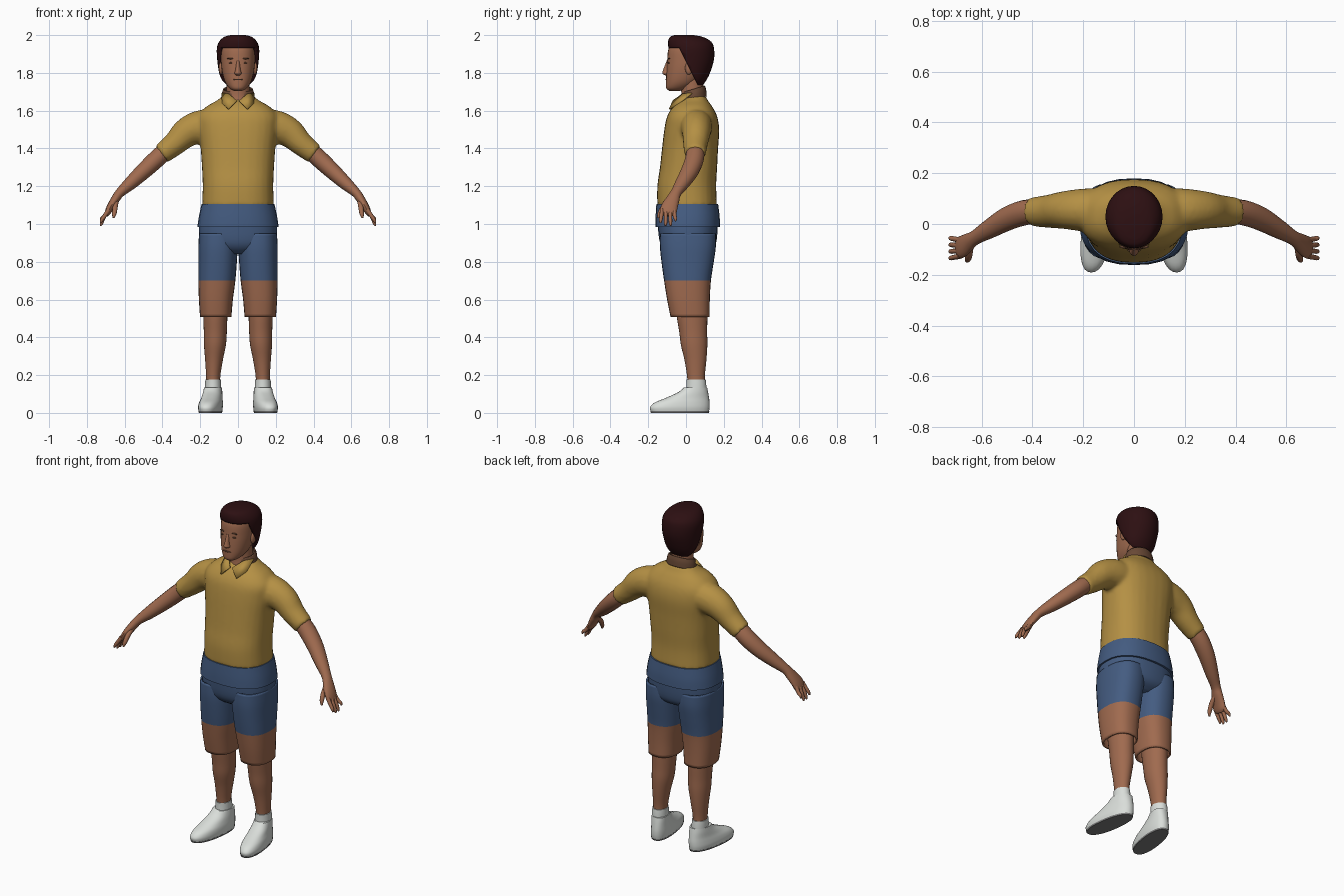
import bpy, bmesh, math
from mathutils import Vector

if "Cube" in bpy.data.objects:
    bpy.data.objects.remove(bpy.data.objects["Cube"])


def material(name, rgb):
    m = bpy.data.materials.new(name)
    m.use_nodes = True
    m.diffuse_color = (*rgb, 1)
    m.node_tree.nodes["Principled BSDF"].inputs["Base Color"].default_value = (*rgb, 1)
    return m


YELLOW = material("mustard cloth", (.46, .28, .058))
BLUE = material("blue cloth", (.058, .107, .22))
SKIN = material("skin", (.35, .145, .078))
BROWN = material("collar brown", (.14, .066, .036))
HAIR = material("dark hair", (.026, .005, .006))
WHITE = material("white shoe", (.7, .73, .7))
GREY = material("grey sole", (.2, .2, .2))


def finish(name, bm, *mats):
    bmesh.ops.recalc_face_normals(bm, faces=bm.faces)
    me = bpy.data.meshes.new(name)
    bm.to_mesh(me)
    bm.free()
    ob = bpy.data.objects.new(name, me)
    bpy.context.collection.objects.link(ob)
    for m in mats:
        me.materials.append(m)
    bpy.ops.object.select_all(action='DESELECT')
    ob.select_set(True)
    bpy.context.view_layer.objects.active = ob
    bpy.ops.object.shade_smooth_by_angle(angle=math.radians(45))
    return ob


def spline(pts, n=4):
    """Smooth curve through every station, whatever its number of values."""
    out = []
    for i in range(len(pts) - 1):
        a, b, c, d = pts[max(i - 1, 0)], pts[i], pts[i + 1], pts[min(i + 2, len(pts) - 1)]
        for k in range(n):
            t = k / n
            out.append([q + .5 * t * (r - p + t * (2*p - 5*q + 4*r - s + t * (3*(q - r) + s - p)))
                        for p, q, r, s in zip(a, b, c, d)])
    return out + [list(pts[-1])]


def skin_rings(bm, rings, caps):
    rows = [[bm.verts.new(p) for p in ring] for ring in rings]
    n = len(rows[0])
    for a, b in zip(rows, rows[1:]):
        for i in range(n):
            bm.faces.new((a[i], a[(i + 1) % n], b[(i + 1) % n], b[i]))
    if caps:
        bm.faces.new(rows[0])
        bm.faces.new(rows[-1])


def loft(bm, stations, power=2, side=1, tilt=0, skew=0, caps=True, seg=28):
    """Upright body: stations are (centre x, z, half width, front y, back y)."""
    rings = []
    for cx, z, rx, y0, y1 in spline(stations):
        ring = []
        for i in range(seg):
            a = 2 * math.pi * i / seg
            c, s = math.cos(a), math.sin(a)
            dx = math.copysign(abs(c) ** (2 / power), c) * rx
            dy = math.copysign(abs(s) ** (2 / power), s) * (y1 - y0) / 2
            ring.append((side * (cx + dx + skew * dy), (y0 + y1) / 2 + dy, z + tilt * dy))
        rings.append(ring)
    skin_rings(bm, rings, caps)
    return bm


def tube(bm, path, side=1, seg=16):
    """Limb: path points are (x, y, z, radius along y, other radius)."""
    pts = spline(path)
    rings = []
    for i, p in enumerate(pts):
        t = (Vector(pts[min(i + 1, len(pts) - 1)][:3]) - Vector(pts[max(i - 1, 0)][:3])).normalized()
        u = Vector((0, 1, 0))
        u = (u - t * u.dot(t)).normalized()
        v = t.cross(u)
        angles = [2 * math.pi * k / seg for k in range(seg)]
        ring = [Vector(p[:3]) + u * math.cos(a) * p[3] + v * math.sin(a) * p[4] for a in angles]
        rings.append([(side * q.x, q.y, q.z) for q in ring])
    skin_rings(bm, rings, True)
    return bm


def ellipsoid(name, loc, size, mat):
    bm = bmesh.new()
    bmesh.ops.create_uvsphere(bm, u_segments=16, v_segments=10, radius=1)
    for v in bm.verts:
        v.co = Vector(loc) + Vector(a * b for a, b in zip(v.co, size))
    return finish(name, bm, mat)


# Shirt: torso and both sleeves fused into one soft surface
shirt = loft(bmesh.new(), [
    (0, 1.09, .19, -.152, .165), (0, 1.2, .187, -.152, .16), (0, 1.3, .191, -.138, .165),
    (0, 1.4, .198, -.127, .17), (0, 1.5, .21, -.115, .176), (0, 1.57, .21, -.1, .165),
    (0, 1.62, .17, -.07, .14), (0, 1.655, .11, -.03, .115), (0, 1.68, .08, 0, .105)], power=2.4)
for s in (1, -1):
    tube(shirt, [(.1, .055, 1.52, .085, .08), (.19, .055, 1.515, .086, .09), (.27, .055, 1.485, .076, .08),
                 (.335, .05, 1.425, .066, .064), (.405, .048, 1.37, .057, .055)], s)
shirt = finish("shirt", shirt, YELLOW)
rm = shirt.modifiers.new("fuse", 'REMESH')
rm.mode, rm.voxel_size, rm.use_smooth_shade = 'VOXEL', .011, True
sm = shirt.modifiers.new("soften", 'SMOOTH')
sm.factor, sm.iterations = .5, 5

# Hem band and hips
finish("hem_band", loft(bmesh.new(), [
    (0, .985, .215, -.162, .18), (0, 1.04, .207, -.161, .178), (0, 1.105, .193, -.157, .17)], 2.4), BLUE)
finish("hips", loft(bmesh.new(), [
    (0, .84, .09, -.08, .1), (0, .87, .17, -.12, .145), (0, .92, .205, -.142, .163),
    (0, 1.03, .203, -.152, .17)], 2.4), BLUE)

for s, tag in ((1, "left"), (-1, "right")):
    # Shorts leg, coloured by height
    bm = loft(bmesh.new(), [
        (.118, .508, .083, -.082, .125), (.117, .6, .09, -.1, .126), (.112, .7, .098, -.116, .132),
        (.108, .8, .102, -.13, .147), (.106, .88, .104, -.138, .158), (.106, .95, .1, -.138, .158)],
        2.4, s, caps=False)
    for f in bm.faces:
        f.material_index = f.calc_center_median().z < .7
    leg = finish(tag + "_shorts_leg", bm, BLUE, SKIN)
    sol = leg.modifiers.new("cloth", 'SOLIDIFY')
    sol.thickness, sol.offset = .01, -1

    # Lower leg, sock, shoe and sole
    finish(tag + "_leg", loft(bmesh.new(), [
        (.132, .14, .036, .01, .1), (.131, .2, .038, .005, .1), (.127, .28, .047, -.008, .108),
        (.122, .36, .058, -.027, .113), (.12, .43, .061, -.036, .112), (.12, .52, .064, -.05, .113),
        (.12, .62, .066, -.055, .11)], side=s), SKIN)
    finish(tag + "_sock", loft(bmesh.new(), [
        (.132, .1, .043, 0, .11), (.132, .15, .042, .002, .107), (.132, .178, .041, .002, .104)], side=s), WHITE)
    finish(tag + "_shoe", loft(bmesh.new(), [
        (.146, .008, .057, -.187, .122), (.146, .03, .06, -.19, .125), (.143, .055, .058, -.165, .125),
        (.138, .08, .053, -.105, .122), (.134, .11, .049, -.04, .117), (.132, .135, .046, -.01, .112)],
        2.3, s, skew=-.14), WHITE)
    finish(tag + "_sole", loft(bmesh.new(), [
        (.146, 0, .056, -.186, .121), (.146, .009, .058, -.189, .124)], 2.3, s, skew=-.14), GREY)

    # Forearm flowing into the palm
    bm = tube(bmesh.new(), [
        (.36, .05, 1.41, .045, .045), (.43, .045, 1.345, .05, .047), (.5, .02, 1.28, .047, .043),
        (.57, -.02, 1.215, .038, .035), (.625, -.053, 1.165, .029, .025), (.65, -.07, 1.13, .036, .023),
        (.675, -.088, 1.09, .044, .02), (.69, -.094, 1.06, .042, .016), (.697, -.096, 1.045, .025, .01)], s)
    finish(tag + "_forearm", bm, SKIN)

    # Fingers and thumb
    for k, tip_z in zip((-1.5, -.5, .5, 1.5), (1.005, .99, .99, 1.015)):
        y = -.095 + .021 * k
        finish(f"{tag}_finger_{int(k + 2.5)}", tube(bmesh.new(), [
            (.685, y, 1.075, .011, .012), (.708, y + .003 * k, 1.04, .01, .011),
            (.722, y + .005 * k, tip_z + .015, .009, .009), (.727, y + .006 * k, tip_z, .004, .004)], s, 10), SKIN)
    finish(tag + "_thumb", tube(bmesh.new(), [
        (.645, -.08, 1.125, .015, .014), (.65, -.118, 1.09, .014, .014),
        (.655, -.14, 1.055, .011, .012), (.66, -.147, 1.032, .005, .005)], s, 10), SKIN)

    # Ear, eye, brow
    ellipsoid(tag + "_ear", (s * .09, .015, 1.825), (.012, .02, .034), SKIN)
    ellipsoid(tag + "_eye", (s * .036, -.091, 1.853), (.014, .005, .004), BROWN)
    ellipsoid(tag + "_brow", (s * .038, -.09, 1.876), (.02, .006, .004), BROWN)

    # Pointed collar flap lying on the chest
    bm = bmesh.new()
    bm.faces.new([bm.verts.new((s * x, y, z)) for x, y, z in (
        (.088, .03, 1.695), (.085, -.04, 1.64), (.052, -.09, 1.61), (.008, -.07, 1.655), (.05, -.02, 1.69))])
    bmesh.ops.triangulate(bm, faces=bm.faces)
    flap = finish(tag + "_collar_flap", bm, YELLOW)
    flap.modifiers.new("cloth", 'SOLIDIFY').thickness = .008

# Neck, collar band and head
finish("neck", loft(bmesh.new(), [
    (0, 1.63, .07, -.035, .1), (0, 1.69, .062, -.025, .095), (0, 1.8, .06, -.03, .09)]), SKIN)
band = finish("collar_band", loft(bmesh.new(), [
    (0, 1.655, .09, -.03, .11), (0, 1.69, .086, -.024, .107), (0, 1.715, .078, -.018, .1)],
    tilt=.3, caps=False), BROWN)
band.modifiers.new("cloth", 'SOLIDIFY').thickness = .008
finish("head", loft(bmesh.new(), [
    (0, 1.705, .022, -.088, -.03), (0, 1.718, .045, -.104, .01), (0, 1.75, .068, -.106, .06),
    (0, 1.8, .083, -.104, .1), (0, 1.86, .09, -.1, .125), (0, 1.93, .087, -.092, .125),
    (0, 1.97, .06, -.06, .1)], 2.2), SKIN)
finish("nose", loft(bmesh.new(), [
    (0, 1.787, .01, -.112, -.08), (0, 1.797, .019, -.125, -.08), (0, 1.815, .014, -.122, -.08),
    (0, 1.865, .008, -.102, -.08)], seg=14), SKIN)
ellipsoid("mouth", (0, -.104, 1.765), (.026, .006, .004), BROWN)

# Hair: full cap with the face opening cut away along two planes
bm = loft(bmesh.new(), [
    (0, 1.735, .06, .015, .09), (0, 1.76, .084, -.02, .107), (0, 1.8, .1, -.06, .127),
    (0, 1.87, .11, -.085, .148), (0, 1.93, .112, -.093, .148), (0, 1.965, .1, -.095, .134),
    (0, 1.99, .074, -.085, .09), (0, 2.0, .04, -.06, .04)])
top, slant = Vector((0, 0, 1.932)), Vector((0, -1, -.5)).normalized()
temple = Vector((0, -.02, 1.9))
for co, no in ((top, Vector((0, 0, 1))), (temple, slant)):
    bmesh.ops.bisect_plane(bm, geom=bm.verts[:] + bm.edges[:] + bm.faces[:], plane_co=co, plane_no=no)
gone = [f for f in bm.faces if f.calc_center_median().z < top.z
        and (f.calc_center_median() - temple).dot(slant) > 0]
bmesh.ops.delete(bm, geom=gone, context='FACES')
hair = finish("hair", bm, HAIR)
sol = hair.modifiers.new("depth", 'SOLIDIFY')
sol.thickness, sol.offset = .018, -1
